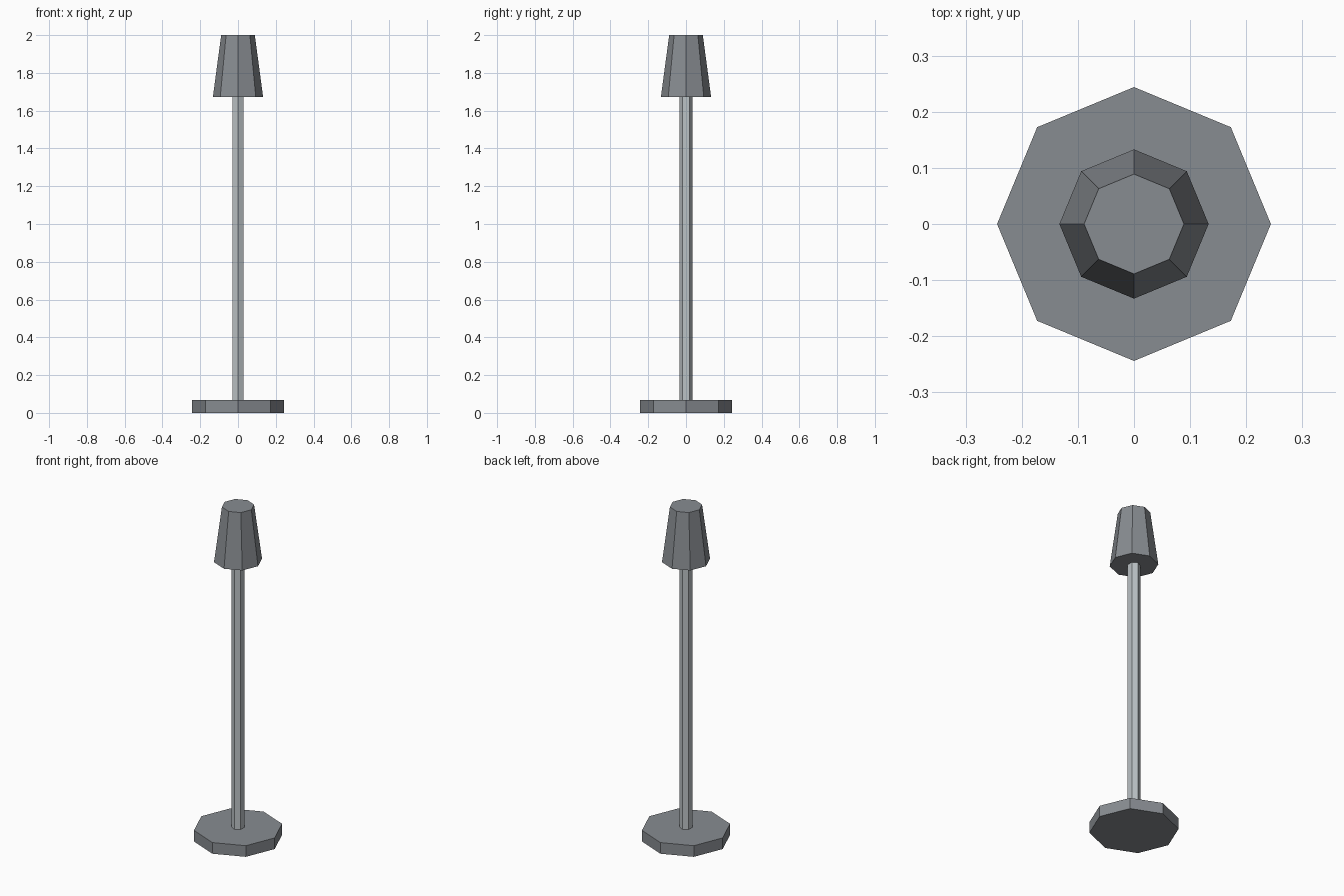
import bpy
import bmesh

if "Cube" in bpy.data.objects:
    bpy.data.objects.remove(bpy.data.objects["Cube"])


def material(name, rgb):
    mat = bpy.data.materials.new(name)
    mat.diffuse_color = (*rgb, 1.0)
    mat.use_nodes = True
    mat.node_tree.nodes["Principled BSDF"].inputs["Base Color"].default_value = mat.diffuse_color
    return mat


dark_metal = material("dark_grey_metal", (0.245, 0.262, 0.283))
light_metal = material("light_grey_metal", (0.50, 0.54, 0.56))


def prism(name, sides, z0, z1, r0, r1, mat):
    """Capped, flat-shaded prism or taper with a corner on the y axis."""
    bm = bmesh.new()
    bmesh.ops.create_cone(bm, cap_ends=True, segments=sides,
                          radius1=r0, radius2=r1, depth=z1 - z0)
    bmesh.ops.translate(bm, verts=bm.verts, vec=(0, 0, (z0 + z1) / 2))
    mesh = bpy.data.meshes.new(name)
    bm.to_mesh(mesh)
    bm.free()
    mesh.materials.append(mat)
    obj = bpy.data.objects.new(name, mesh)
    bpy.context.collection.objects.link(obj)
    return obj


# Octagonal foot, hexagonal pole, tapered octagonal lamp shade
prism("base", 8, 0.0, 0.067, 0.244, 0.244, dark_metal)
prism("pole", 6, 0.067, 1.672, 0.035, 0.035, light_metal)
prism("lamp_shade", 8, 1.672, 2.0, 0.133, 0.089, dark_metal)
